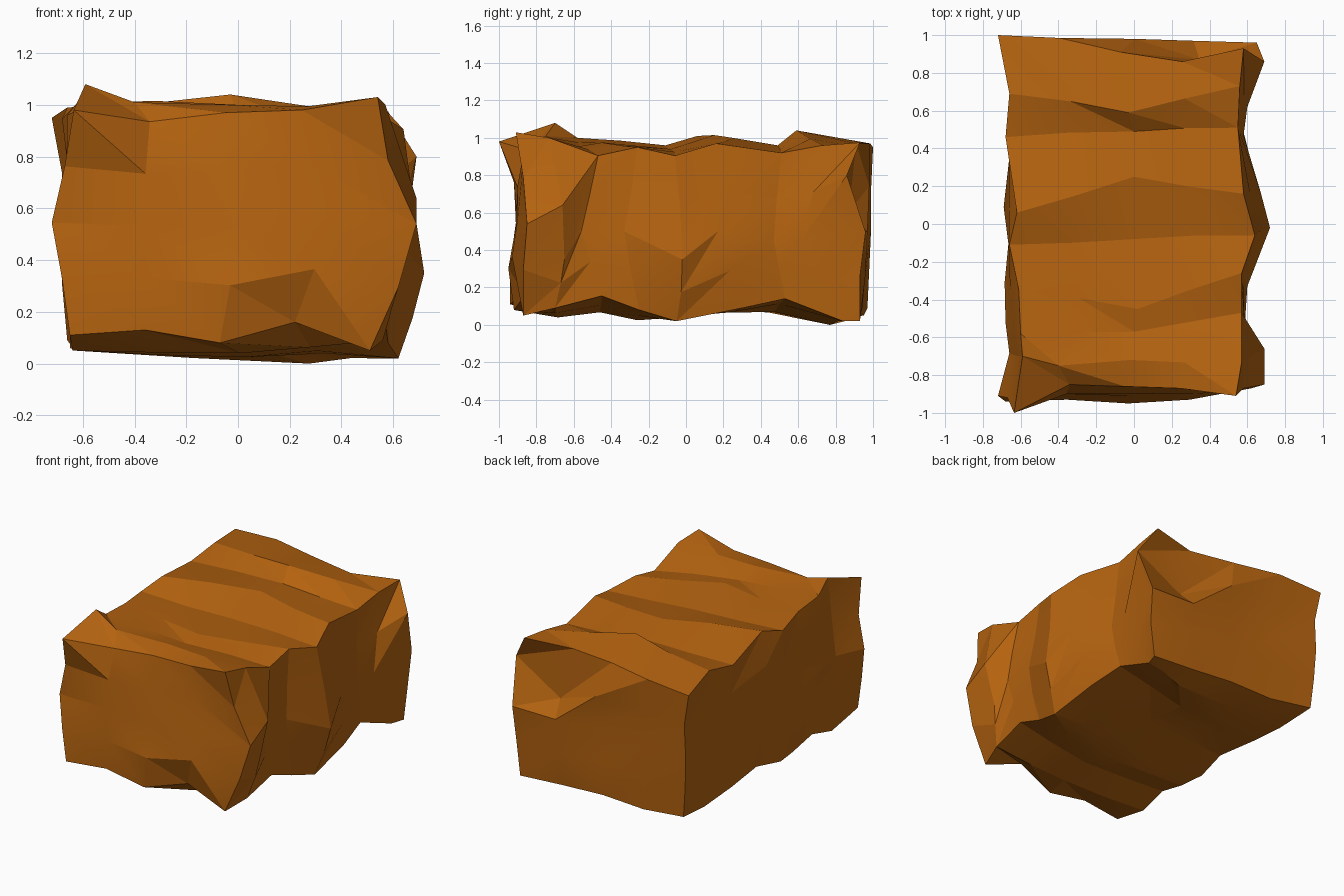
import bpy, bmesh, random
from mathutils import Vector

if "Cube" in bpy.data.objects:
    bpy.data.objects.remove(bpy.data.objects["Cube"])

random.seed(4)


def rail(xs, ys, zs):
    return [Vector(p) for p in zip(xs, ys, zs)]


def between(a, b, xs, zs):
    """Rail halfway between two others, moved by the given x and z steps."""
    return [(p + q) / 2 + Vector((dx, 0, dz)) for p, q, dx, dz in zip(a, b, xs, zs)]


def cap(ys, left_x, right_x, low_z, high_z):
    """5 x 5 grid of end-face vertices, rows from bottom to top."""
    return [[bm.verts.new((left_x[j] + (right_x[j] - left_x[j]) * i / 4, ys[j][i],
                           low_z[i] + (high_z[i] - low_z[i]) * j / 4))
             for i in range(5)] for j in range(5)]


def rim(g):
    """The 16 border vertices of an end grid, starting at the bottom left."""
    return (g[0] + [g[j][4] for j in (1, 2, 3)] + g[4][::-1] + [g[j][0] for j in (3, 2, 1)])


bm = bmesh.new()

# Long edges of the rough block, front to back
top_right = rail((.57, .57, .57, .64, .58, .55, .56),
                 (-.73, -.47, -.26, -.06, .16, .51, .73),
                 (1.0, .905, .95, .905, .97, .92, .96))
top_left = rail((-.59, -.60, -.61, -.66, -.62, -.68, -.66),
                (-.70, -.58, -.35, -.11, .06, .46, .69),
                (1.08, 1.0, .985, .96, 1.01, .945, .99))
bottom_right = rail((.56, .57, .58, .62, .60, .56, .58),
                    (-.70, -.45, -.25, -.05, .30, .53, .84),
                    (.09, .155, .08, .02, .09, .14, .02))
bottom_left = rail((-.64, -.63, -.62, -.65, -.62, -.64, -.63),
                   (-.67, -.47, -.27, -.10, .12, .42, .70),
                   (.05, .10, .05, .06, .10, .08, .05))
# Ridges along the middle of each long side
top_mid = rail((-.02, 0, .02, 0, 0, 0, -.03),
               (-.72, -.57, -.45, -.08, .25, .49, .59),
               (1.0, .955, .975, .94, 1.0, .96, 1.04))
right_mid = rail((.62, .585, .60, .72, .67, .58, .60),
                 (-.65, -.56, -.33, -.02, .17, .47, .62),
                 (.35, .50, .50, .35, .50, .45, .46))
left_mid = between(top_left, bottom_left,
                   (-.045, -.065, -.07, -.01, -.07, .01, -.01), [0] * 7)
bottom_mid = between(bottom_left, bottom_right,
                     (.05, .05, .05, .05, .05, .05, .30),
                     (-.03, -.06, -.04, 0, -.03, -.04, -.03))
rails = [bottom_left, bottom_mid, bottom_right, right_mid,
         top_right, top_mid, top_left, left_mid]

# Front and back end faces
front = cap(((-.94, -.92, -.92, -.86, -.87),
             (-.94, -.93, -.95, -.93, -.87),
             (-.91, -.90, -.91, -.90, -.85),
             (-.92, -.90, -.90, -.88, -.87),
             (-1.0, -.85, -.86, -.87, -.91)),
            (-.65, -.68, -.72, -.67, -.635), (.51, .62, .69, .58, .54),
            (.11, .13, .08, .16, .05), (.98, .935, .97, .98, 1.03))
back = cap(((.97, .95, .94, .93, .93),
            (.98, .96, .96, .96, .93),
            (.99, .96, .94, .97, .96),
            (.99, .97, .98, .87, .86),
            (1.0, .985, .91, .86, .93)),
           (-.66, -.68, -.69, -.68, -.72), (.61, .64, .65, .69, .58),
           (.09, .05, .06, .04, .02), (.95, .97, .97, .96, .975))
back[3][4].co.z = .80
back[3][3].co.z = .60
for g in (front, back):
    for j in range(4):
        for i in range(4):
            bm.faces.new((g[j][i + 1], g[j + 1][i + 1], g[j + 1][i], g[j][i]))

# Rings of 16: the rails plus chipped points halfway between neighbours
rings = [rim(front)]
for s in range(7):
    ring = []
    for i in range(8):
        a, b = rails[i][s], rails[(i + 1) % 8][s]
        chip = Vector([random.uniform(-.01, .01) for _ in range(3)])
        ring += [bm.verts.new(a), bm.verts.new((a + b) / 2 + chip)]
    rings.append(ring)
rings.append(rim(back))
# Two larger chips near the front: right-hand wedge and top left hollow
rings[1][7].co = (.69, -.66, .64)
rings[1][11].co = (-.40, -.75, 1.01)
for a, b in zip(rings, rings[1:]):
    for i in range(16):
        k = (i + 1) % 16
        bm.faces.new((a[i], a[k], b[k], b[i]))

min(bm.verts, key=lambda v: v.co.z).co.z = 0
bmesh.ops.recalc_face_normals(bm, faces=bm.faces)
bmesh.ops.triangulate(bm, faces=bm.faces, quad_method='FIXED')

mesh = bpy.data.meshes.new("rough_block")
bm.to_mesh(mesh)
bm.free()
block = bpy.data.objects.new("rough_block", mesh)
bpy.context.collection.objects.link(block)

mat = bpy.data.materials.new("orange brown earth")
mat.diffuse_color = (.46, .125, .005, 1)
mat.use_nodes = True
mat.node_tree.nodes["Principled BSDF"].inputs["Base Color"].default_value = mat.diffuse_color
mesh.materials.append(mat)

bpy.context.view_layer.objects.active = block
block.select_set(True)
bpy.ops.object.shade_smooth_by_angle(angle=.2)
